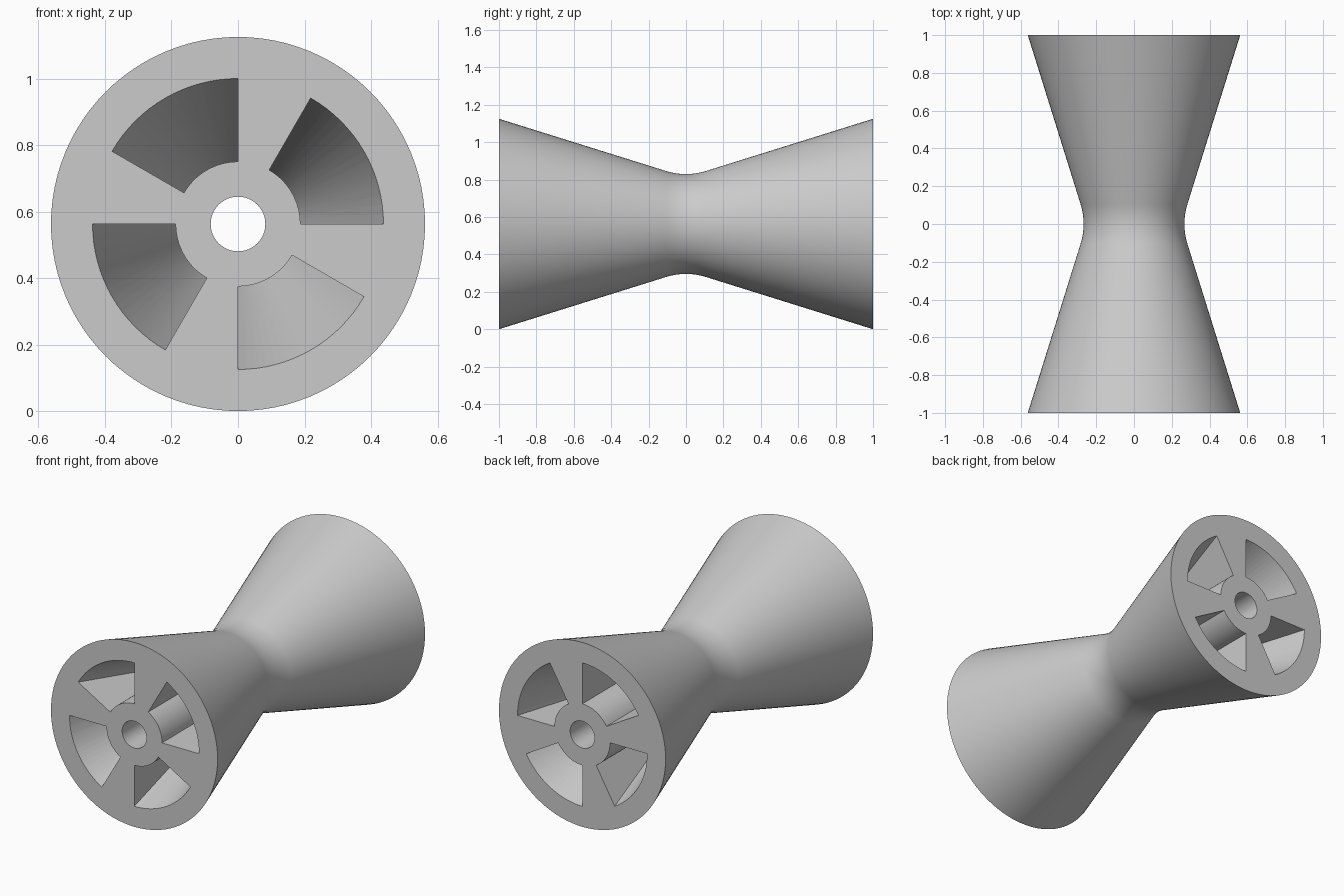
import bpy, bmesh
from math import sin, cos, atan, radians, tau
from mathutils import Matrix, Vector

if "Cube" in bpy.data.objects:
    bpy.data.objects.remove(bpy.data.objects["Cube"], do_unlink=True)

RADIUS = 0.5625      # end disc radius, also the axis height
HUB = 0.1875         # core radius inside the pockets
BORE = 0.082
WALL = 0.125
SLOPE = 0.3125       # flare of the cones
VERTEX = 0.25        # radius where the two cones would meet
FILLET = 0.356       # waist rounding
STEPS = 96


def revolve(bm, profile, start, sweep, steps):
    """Sweep a closed (radius, y) profile about the y axis."""
    turn = Matrix.Rotation(-start, 4, 'Y')
    verts = [bm.verts.new(turn @ Vector((r, y, 0))) for r, y in profile]
    edges = [bm.edges.new((v, verts[i - 1])) for i, v in enumerate(verts)]
    bmesh.ops.spin(bm, geom=verts + edges, cent=(0, 0, 0), axis=(0, -1, 0),
                   angle=sweep, steps=steps)


def finish(bm, name):
    bmesh.ops.remove_doubles(bm, verts=bm.verts, dist=1e-5)
    bmesh.ops.holes_fill(bm, edges=[e for e in bm.edges if e.is_boundary])
    bmesh.ops.recalc_face_normals(bm, faces=bm.faces)
    mesh = bpy.data.meshes.new(name)
    bm.to_mesh(mesh)
    bm.free()
    obj = bpy.data.objects.new(name, mesh)
    obj.location.z = RADIUS
    bpy.context.collection.objects.link(obj)
    return obj


# Roller body: two flared cones, a rounded waist and a through bore
tilt = atan(SLOPE)
centre = VERTEX + FILLET / cos(tilt)
waist = []
for i in range(-8, 9):
    a = tilt * i / 8
    waist.append((centre - FILLET * cos(a), FILLET * sin(a)))
bm = bmesh.new()
revolve(bm, [(BORE, -1), (RADIUS, -1)] + waist + [(RADIUS, 1), (BORE, 1)],
        0, tau, STEPS)
roller = finish(bm, "roller_body")

# Four tapering pockets cut into each end, mirrored front to back
bm = bmesh.new()
tip = (HUB - VERTEX + WALL) / SLOPE
deep = 1.05
outer = VERTEX - WALL + SLOPE * deep
for side in (-1, 1):
    for quarter in range(4):
        revolve(bm, [(HUB, side * tip), (HUB, side * deep), (outer, side * deep)],
                radians(90 * quarter), radians(60), STEPS // 6)
cutter = finish(bm, "pocket_cutter")
cutter.hide_render = True

cut = roller.modifiers.new("pockets", 'BOOLEAN')
cut.operation = 'DIFFERENCE'
cut.solver = 'EXACT'
cut.object = cutter
bpy.ops.object.select_all(action='DESELECT')
roller.select_set(True)
bpy.context.view_layer.objects.active = roller
bpy.ops.object.modifier_apply(modifier=cut.name)
bpy.data.objects.remove(cutter, do_unlink=True)

# Plain grey finish
grey = bpy.data.materials.new("light_grey")
grey.use_nodes = True
colour = (0.6, 0.6, 0.6, 1)
grey.diffuse_color = colour
grey.node_tree.nodes["Principled BSDF"].inputs["Base Color"].default_value = colour
roller.data.materials.clear()
roller.data.materials.append(grey)
bpy.ops.object.shade_smooth_by_angle(angle=radians(30))
